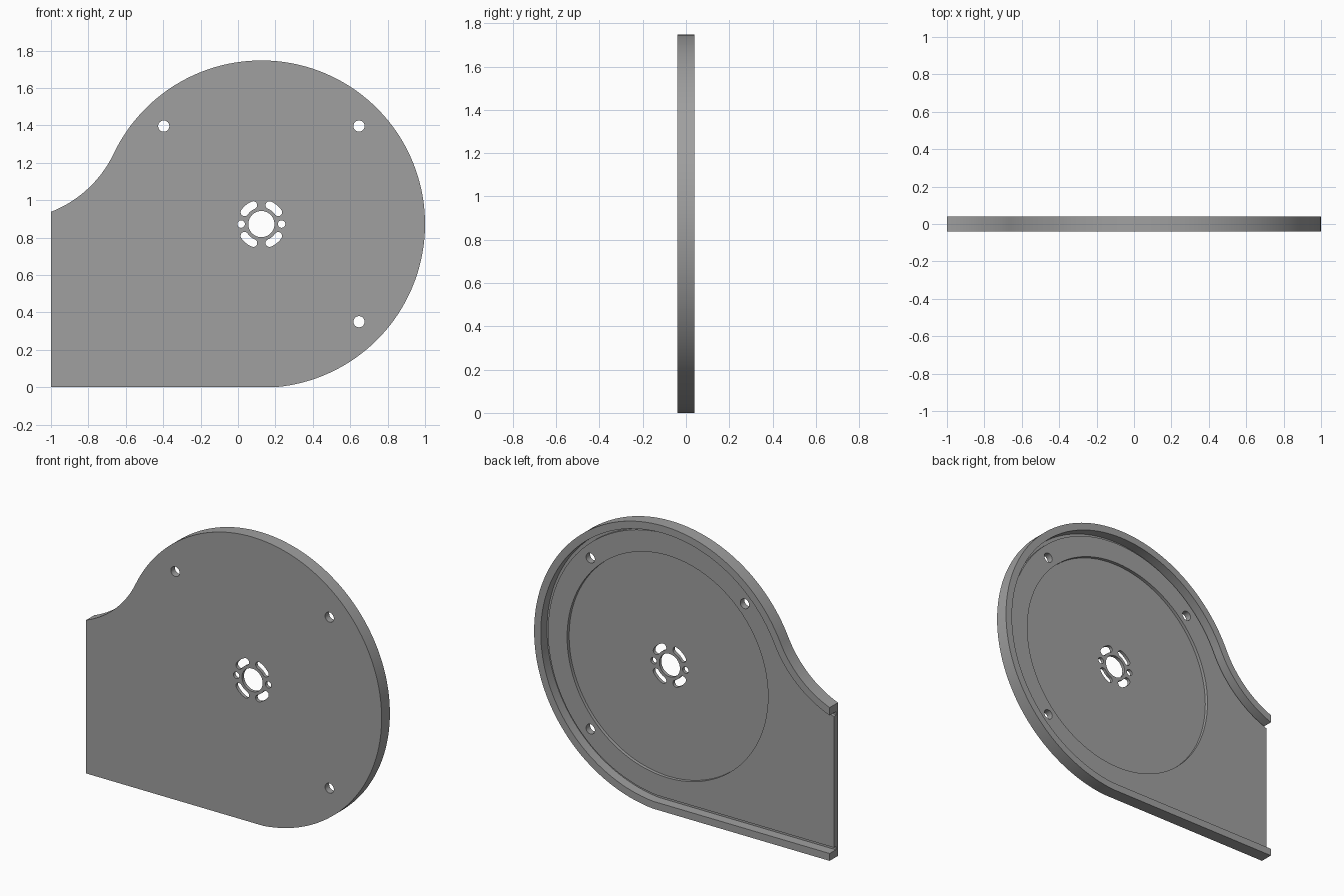
import bpy, bmesh, math
from math import sin, cos, pi, radians

if "Cube" in bpy.data.objects:
    bpy.data.objects.remove(bpy.data.objects["Cube"])

CX, CZ, R = 0.125, 0.872, 0.875      # main disc
T, RC = radians(154.5), 0.62         # neck tangent angle and concave radius
NX, NZ = CX + (R + RC) * cos(T), CZ + (R + RC) * sin(T)
FRONT, GROOVE, FLOOR, BACK = -0.04, -0.02, 0.0, 0.04


def arc(x, z, r, a, b, n):
    return [(x + r * cos(a + (b - a) * i / n), z + r * sin(a + (b - a) * i / n))
            for i in range(n + 1)]


def outline(d, x_end):
    """Open path of the housing edge, moved inward by d, ending at x_end."""
    a0 = math.asin((d - CZ) / (R - d))
    pts = [(x_end, d)] + arc(CX, CZ, R - d, a0, T, 96)
    a1 = -math.acos((x_end - NX) / (RC + d))
    return pts + arc(NX, NZ, RC + d, T - pi, a1, 24)[1:]


def circle(x, z, r, n):
    return arc(x, z, r, 0, 2 * pi, n)[:-1]


def slot(a, b, r, w):
    """Curved slot around the hub with round ends."""
    pts = arc(CX, CZ, r + w, a, b, 8)
    pts += arc(CX + r * cos(b), CZ + r * sin(b), w, b, b + pi, 8)[1:]
    pts += arc(CX, CZ, r - w, b, a, 8)[1:]
    pts += arc(CX + r * cos(a), CZ + r * sin(a), w, a + pi, a + 2 * pi, 8)[1:-1]
    return pts


def prism(name, profiles, y0, y1):
    bm = bmesh.new()
    for pts in profiles:
        f = bm.faces.new([bm.verts.new((x, y0, z)) for x, z in pts])
        ext = bmesh.ops.extrude_face_region(bm, geom=[f])
        for v in ext["geom"]:
            if isinstance(v, bmesh.types.BMVert):
                v.co.y = y1
    bmesh.ops.recalc_face_normals(bm, faces=bm.faces[:])
    me = bpy.data.meshes.new(name)
    bm.to_mesh(me)
    bm.free()
    ob = bpy.data.objects.new(name, me)
    bpy.context.collection.objects.link(ob)
    return ob


def cut(ob, cutter):
    cutter.hide_render = True
    bpy.context.view_layer.objects.active = ob
    m = ob.modifiers.new("cut", 'BOOLEAN')
    m.operation, m.solver, m.object = 'DIFFERENCE', 'EXACT', cutter
    bpy.ops.object.modifier_apply(modifier=m.name)
    bpy.data.objects.remove(cutter)


# Solid housing plate
plate = prism("housing_plate", [outline(0, -1)], FRONT, BACK)

# Open back, leaving a raised rim
cut(plate, prism("floor_cutter", [outline(0.055, -1.1)], FLOOR, 0.1))

# Groove just inside the rim
cut(plate, prism("groove_cutter",
                 [outline(0.045, -1.1) + outline(0.066, -1.1)[::-1]], GROOVE, 0.11))

# Round shallow recess
cut(plate, prism("recess_cutter", [circle(CX, CZ, 0.68, 96)], GROOVE, 0.12))

# Mounting holes, hub bore, small hub holes and curved hub slots
holes = [circle(x, z, 0.03, 24) for x, z in ((0.647, 0.35), (0.647, 1.396), (-0.397, 1.396))]
holes.append(circle(CX, CZ, 0.07, 40))
holes += [circle(CX + s * 0.108, CZ, 0.02, 20) for s in (-1, 1)]
for lo, hi in ((35, 67), (113, 145), (215, 247), (293, 325)):
    holes.append(slot(radians(lo), radians(hi), 0.11, 0.021))
cut(plate, prism("hole_cutter", holes, -0.1, 0.1))

# Grey finish and crisp-edged smooth shading
grey = bpy.data.materials.new("grey")
grey.diffuse_color = (0.35, 0.35, 0.35, 1)
grey.use_nodes = True
grey.node_tree.nodes["Principled BSDF"].inputs["Base Color"].default_value = grey.diffuse_color
plate.data.materials.clear()
plate.data.materials.append(grey)
bpy.ops.object.select_all(action='DESELECT')
plate.select_set(True)
bpy.context.view_layer.objects.active = plate
bpy.ops.object.shade_smooth_by_angle(angle=radians(30))
